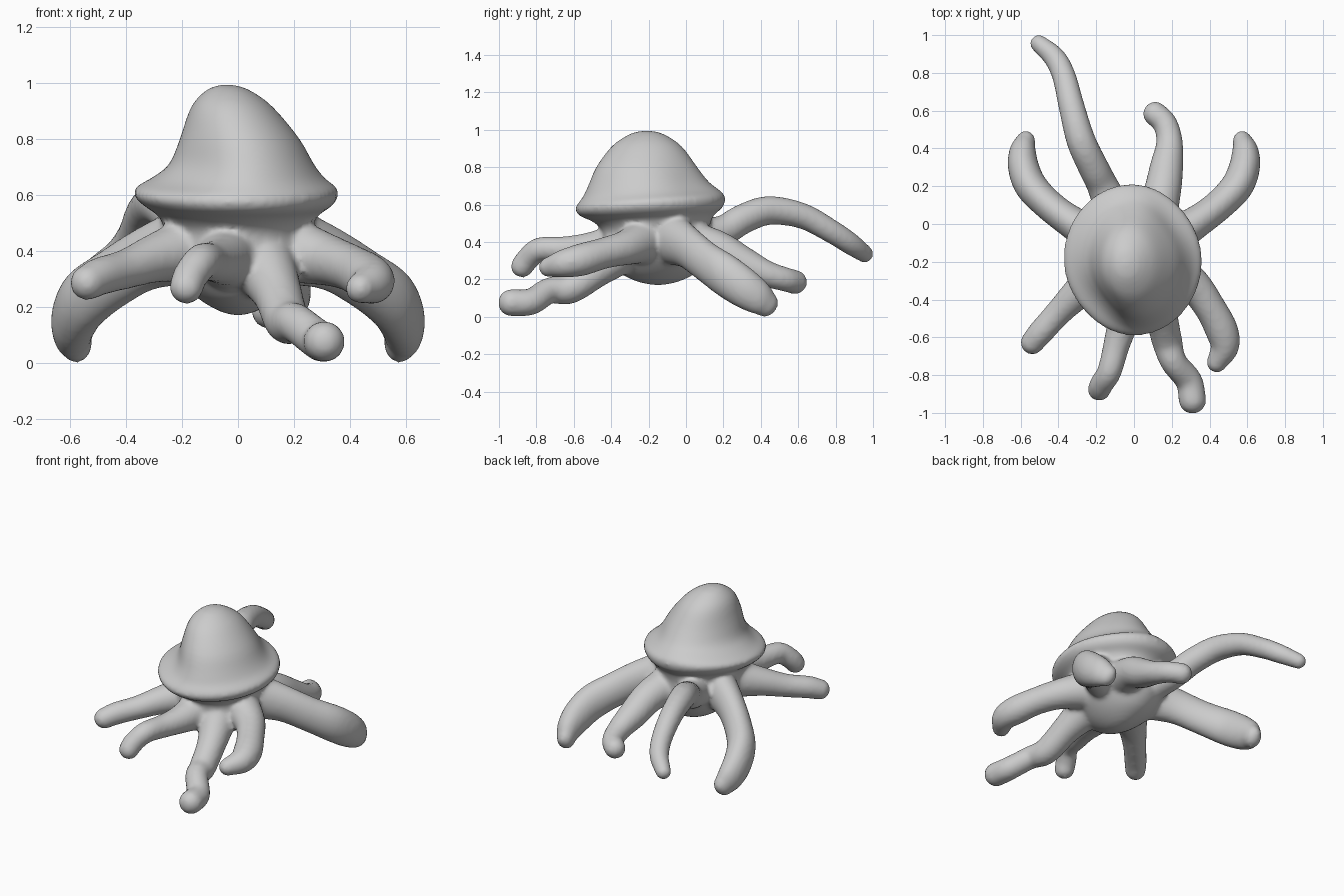
import bpy, bmesh, math
from mathutils import Vector

if "Cube" in bpy.data.objects:
    bpy.data.objects.remove(bpy.data.objects["Cube"])

bm = bmesh.new()


def loft(rings):
    """Skin a list of closed point rings and cap both ends."""
    loops = [[bm.verts.new(p) for p in ring] for ring in rings]
    n = len(loops[0])
    for a, b in zip(loops, loops[1:]):
        for i in range(n):
            j = (i + 1) % n
            bm.faces.new((a[i], a[j], b[j], b[i]))
    bm.faces.new(loops[0][::-1])
    bm.faces.new(loops[-1])


def spline(pts, steps=6):
    """Catmull-Rom through points of any dimension."""
    pts = [Vector(p) for p in pts]
    pts = [2 * pts[0] - pts[1]] + pts + [2 * pts[-1] - pts[-2]]
    out = []
    for a, b, c, d in zip(pts, pts[1:], pts[2:], pts[3:]):
        for s in range(steps):
            t = s / steps
            out.append(0.5 * (2 * b + (c - a) * t + (2 * a - 5 * b + 4 * c - d) * t * t
                              + (3 * b - a - 3 * c + d) * t ** 3))
    return out + [pts[-2]]


def tentacle(pts, wide=1.05, tall=1.05, sides=20):
    """Tube with rounded tip through points of (x, y, z, radius)."""
    path = spline(pts)
    rings = []

    def ring(center, direction, r):
        side = direction.cross(Vector((0, 0, 1))).normalized()
        up = side.cross(direction)
        rings.append([center + r * (wide * math.cos(k) * side + tall * math.sin(k) * up)
                      for k in (2 * math.pi * i / sides for i in range(sides))])

    for i, p in enumerate(path):
        d = (path[min(i + 1, len(path) - 1)] - path[max(i - 1, 0)]).to_3d().normalized()
        ring(p.to_3d(), d, p[3])
    # rounded tip
    for a in (20, 40, 60, 80):
        a = math.radians(a)
        ring(path[-1].to_3d() + d * path[-1][3] * math.sin(a), d, path[-1][3] * math.cos(a))
    loft(rings)


# Bell-shaped head with brim, and body below: z, cx, cy, rx, ry, tilt, diagonal dent
profile = [
    (.995, -.04, -.21, .01, .01, 0, 0), (.985, -.038, -.21, .058, .07, 0, 0),
    (.95, -.03, -.21, .112, .138, 0, 0), (.9, -.018, -.21, .157, .198, 0, .02),
    (.8, .006, -.21, .216, .272, 0, .07), (.71, .013, -.2, .262, .327, .03, .11),
    (.66, .002, -.19, .312, .367, .06, .11), (.625, -.006, -.19, .362, .396, .07, .05),
    (.595, -.006, -.19, .366, .402, .07, .03), (.56, 0, -.185, .335, .38, .06, .02),
    (.525, 0, -.18, .285, .325, .04, 0), (.47, 0, -.165, .262, .29, 0, 0),
    (.4, 0, -.16, .262, .285, 0, 0), (.31, 0, -.15, .225, .265, 0, 0),
    (.235, 0, -.15, .15, .205, 0, 0), (.188, 0, -.15, .075, .11, 0, 0),
    (.17, 0, -.15, .02, .03, 0, 0)]
N = 64
head = []
for z, cx, cy, rx, ry, tilt, dent in spline(profile, 3):
    ring = []
    for i in range(N):
        a = 2 * math.pi * i / N
        k = 1 - dent * math.cos(a - math.radians(225)) ** 6
        ring.append((cx + k * rx * math.cos(a), cy + k * ry * math.sin(a),
                     z + tilt * ry * math.sin(a)))
    head.append(ring)
loft(head)

# Mirrored pair of blade-like side tentacles
for s in (-1, 1):
    tentacle([(s * .18, -.08, .42, .12), (s * .33, .01, .37, .095), (s * .45, .1, .3, .09),
              (s * .545, .2, .23, .094), (s * .585, .3, .16, .09), (s * .59, .38, .105, .078),
              (s * .577, .43, .066, .06)], .92, 1.2)
# Long back left tentacle
tentacle([(-.1, .05, .42, .1), (-.165, .2, .46, .08), (-.215, .3, .52, .077),
          (-.28, .44, .568, .074), (-.33, .62, .54, .066), (-.37, .78, .455, .06),
          (-.42, .88, .39, .056), (-.505, .957, .335, .045)])
# Short back right tentacle
tentacle([(.11, .02, .40, .11), (.15, .17, .36, .095), (.172, .3, .29, .085),
          (.188, .43, .23, .068), (.165, .53, .2, .062), (.11, .585, .185, .062)])
# Front left outer and inner tentacles
tentacle([(-.15, -.24, .41, .12), (-.29, -.36, .375, .085), (-.4, -.47, .335, .068),
          (-.49, -.57, .31, .065), (-.54, -.63, .285, .06)])
tentacle([(-.03, -.34, .38, .12), (-.06, -.52, .365, .082), (-.095, -.65, .36, .067),
          (-.13, -.78, .36, .062), (-.17, -.845, .31, .06), (-.185, -.878, .268, .058)])
# Front right inner and outer tentacles
tentacle([(.08, -.31, .37, .12), (.14, -.47, .25, .085), (.175, -.62, .15, .077),
          (.21, -.73, .14, .067), (.29, -.83, .08, .068), (.31, -.935, .075, .07)])
tentacle([(.16, -.22, .41, .12), (.31, -.32, .37, .09), (.4, -.44, .34, .08),
          (.463, -.56, .305, .083), (.48, -.65, .285, .073), (.437, -.735, .265, .052)])

bmesh.ops.recalc_face_normals(bm, faces=bm.faces)
mesh = bpy.data.meshes.new("octopus")
bm.to_mesh(mesh)
bm.free()
body = bpy.data.objects.new("octopus", mesh)
bpy.context.collection.objects.link(body)

# Fuse the parts into one soft skin
fuse = body.modifiers.new("fuse", 'REMESH')
fuse.mode = 'VOXEL'
fuse.voxel_size = 0.014
fuse.use_smooth_shade = True
soften = body.modifiers.new("soften", 'SMOOTH')
soften.factor = 0.5
soften.iterations = 7
